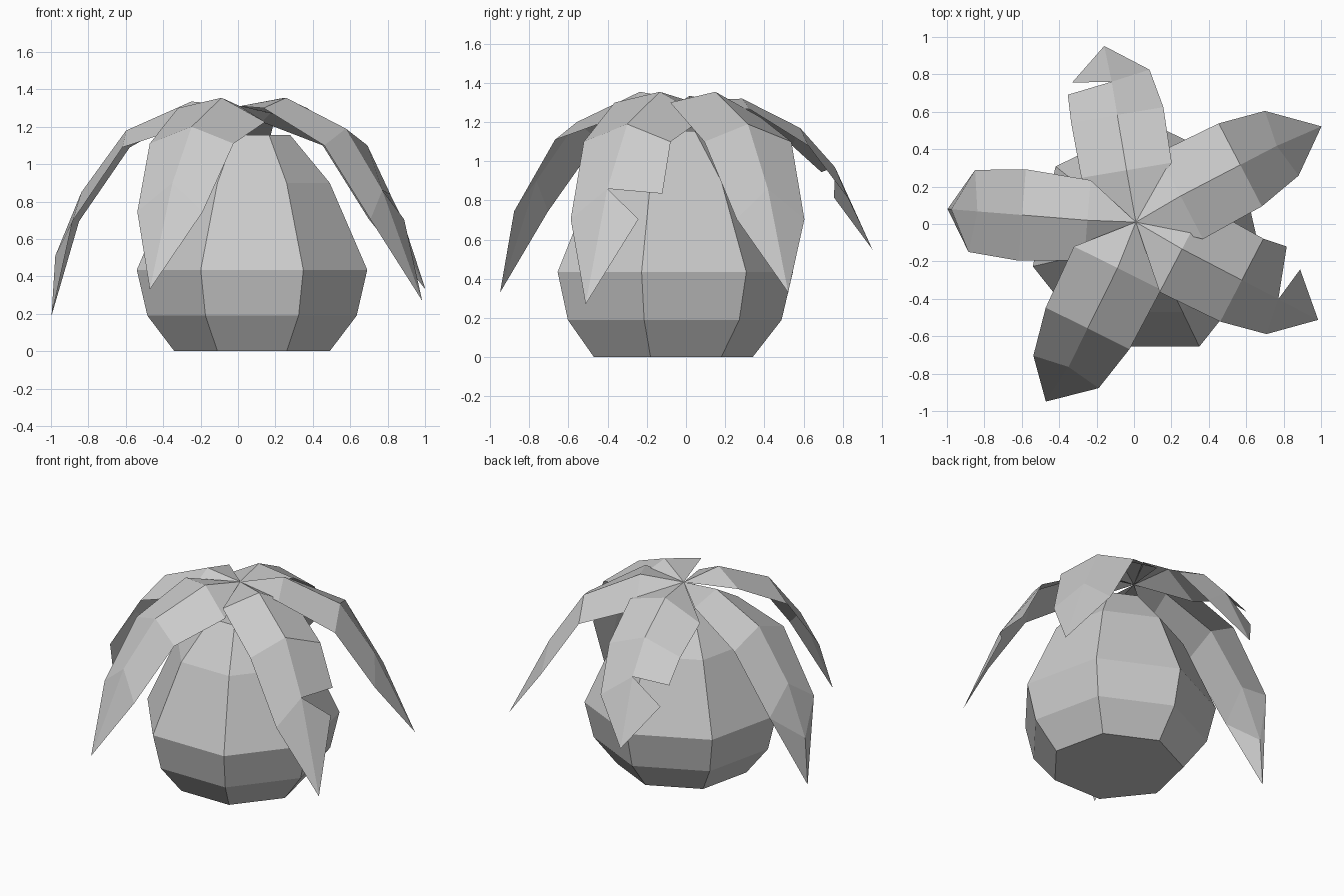
import bpy
from math import cos, sin, radians, pi

if "Cube" in bpy.data.objects:
    bpy.data.objects.remove(bpy.data.objects["Cube"])


def add_mesh(name, verts, faces):
    mesh = bpy.data.meshes.new(name)
    mesh.from_pydata(verts, [], faces)
    mesh.update()
    obj = bpy.data.objects.new(name, mesh)
    bpy.context.collection.objects.link(obj)
    return obj


# Seven-sided bulb body: (radius, height) of each ring, flat side to the front
N, CX, CY = 7, 0.075, -0.086
rings = [(0.426, 0), (0.574, 0.19), (0.632, 0.435), (0.426, 0.90), (0.21, 1.155)]
verts, faces = [], []
for r, z in rings:
    for i in range(N):
        a = pi / 2 + 2 * pi * i / N
        verts.append((CX + r * cos(a), CY + r * sin(a), z))
for k in range(len(rings) - 1):
    for i in range(N):
        a, b = k * N + i, k * N + (i + 1) % N
        faces.append((a, b, b + N, a + N))
faces += [tuple(range(N - 1, -1, -1)), tuple(range(4 * N, 5 * N))]
add_mesh("body", verts, faces)


# Drooping leaf: creased strip from a shared root point to a pointed tip.
# The left root corner sits lower, tucked under the neighbouring leaf.
def leaf(name, azimuth, ribs, tip, widths, skew=0, keel=None, torn=None):
    ca, sa = cos(radians(azimuth)), sin(radians(azimuth))
    verts, faces = [], []

    def point(u, v, z):
        verts.append((u * ca - v * sa, u * sa + v * ca, z))
        return len(verts) - 1

    verts.append((0.01, 0.01, 1.31))
    mids = [point(u, skew, z) for u, z in ribs]
    end = point(tip[0], 0, tip[1])
    for side in (1, -1):
        drops = [(0.0, 0.13 if side == 1 else 0.055), (0.0, 0.09), (0.03, 0.155)]
        edge = [point(u + du, side * w + skew, z - dz)
                for (u, z), w, (du, dz) in zip(ribs, widths, drops)]
        outer = edge[2]
        # A torn leaf has its outer edge corner split in two
        if torn and side == 1:
            u, z = ribs[2]
            edge[2] = point(u + torn[0], torn[1], z - 0.025)
        half = [(0, edge[0], mids[0])]
        for i in range(2):
            half.append((mids[i], edge[i], edge[i + 1], mids[i + 1]))
        if keel:
            k = point(keel[0], 0, keel[1])
            half += [(mids[2], outer, k), (k, outer, end)]
        else:
            half.append((mids[2], outer, end))
        faces += [f if side == -1 else f[::-1] for f in half]
    return add_mesh(name, verts, faces)


full = [(0.29, 1.355), (0.65, 1.19), (0.87, 0.86)]
wide = (0.26, 0.25, 0.195)
leaf("leaf_back_right", 27.5, full, (1.13, 0.33), wide, skew=0.018)
leaf("leaf_front_right", -27.5, full, (1.11, 0.27), wide, torn=(-0.09, 0.27))
leaf("leaf_front_left", 243.6, [(0.25, 1.355), (0.61, 1.20), (0.84, 0.90)],
     (1.06, 0.33), wide, skew=0.026)
leaf("leaf_left", 175.4, [(0.25, 1.335), (0.60, 1.18), (0.84, 0.85)],
     (1.00, 0.19), (0.215, 0.245, 0.22), keel=(0.98, 0.51))
leaf("leaf_back", 99.5, [(0.29, 1.32), (0.59, 1.17), (0.77, 0.97)],
     (0.965, 0.55), (0.245, 0.25, 0.21), skew=-0.008, torn=(-0.03, 0.235))
